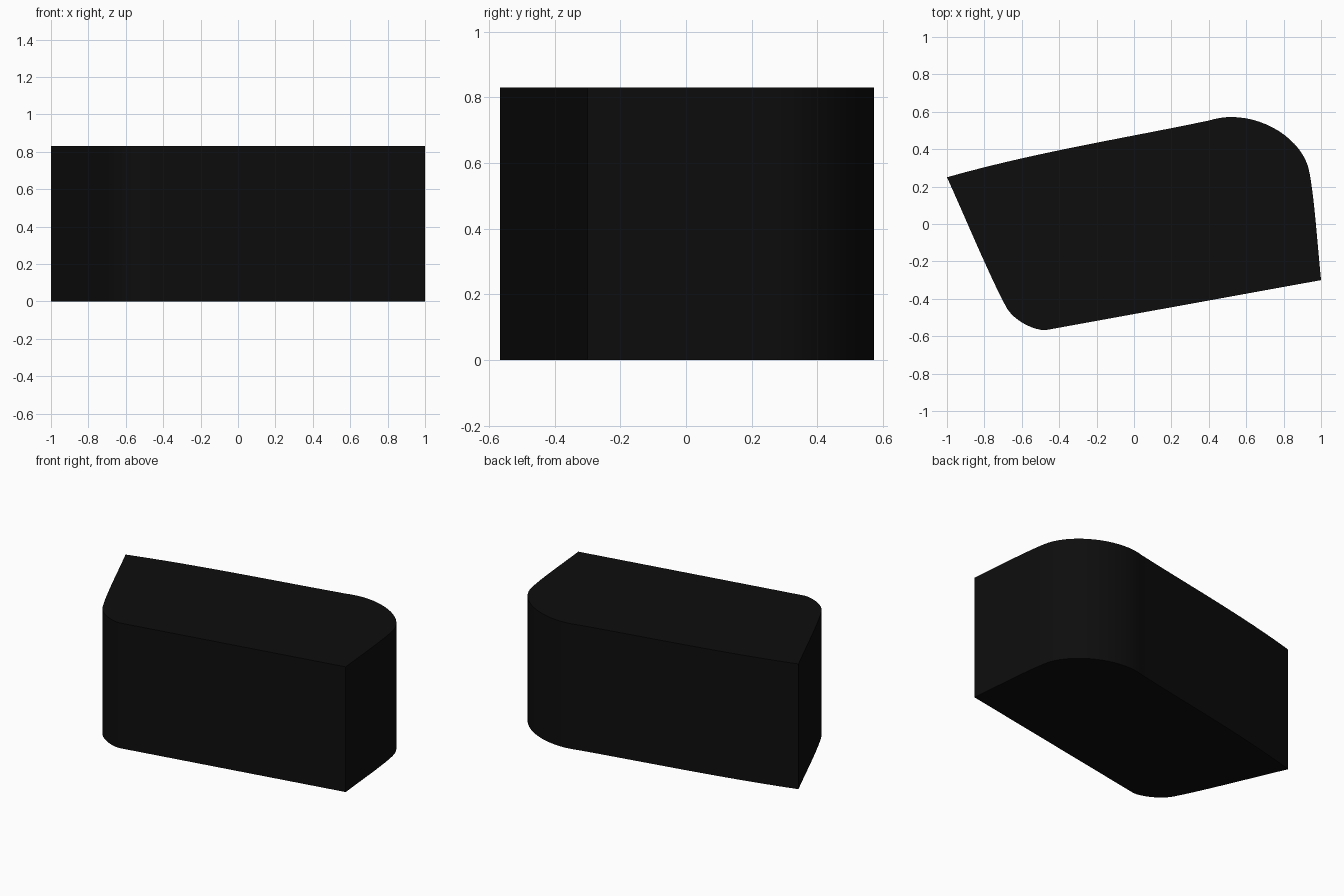
import bpy, bmesh, math
from mathutils import Vector
from mathutils.geometry import interpolate_bezier

if "Cube" in bpy.data.objects:
    bpy.data.objects.remove(bpy.data.objects["Cube"])

HEIGHT = 0.83

# Plan outline as cubic segments: start, two handles (the end is the next start), steps
OUTLINE = [
    ((-1.0, 0.25), (-0.53, 0.383), (-0.07, 0.455), 12),     # gently waved back
    ((0.40, 0.553), (0.44, 0.565), (0.48, 0.572), 4),       # lead-in to large round corner
    ((0.52, 0.572), (0.70, 0.572), (0.88, 0.46), 14),       # large round corner
    ((0.93, 0.31), (0.96, 0.20), (0.98, -0.10), 10),        # right side
    ((1.0, -0.30), (0.51, -0.388), (0.02, -0.476), 1),      # straight front
    ((-0.46, -0.565), (-0.51, -0.578), (-0.63, -0.53), 10), # small round corner
    ((-0.68, -0.45), (-0.77, -0.285), (-0.90, 0.03), 10),   # left side
]

points = []
for i, (start, h1, h2, steps) in enumerate(OUTLINE):
    end = OUTLINE[(i + 1) % len(OUTLINE)][0]
    curve = interpolate_bezier(*[Vector((*p, 0)) for p in (start, h1, h2, end)], steps + 1)
    points += curve[:-1]

# Extrude the outline into a solid block
bm = bmesh.new()
base = bm.faces.new([bm.verts.new(p) for p in points])
top = bmesh.ops.extrude_face_region(bm, geom=[base], use_keep_orig=True)["geom"]
bmesh.ops.translate(bm, vec=(0, 0, HEIGHT),
                    verts=[g for g in top if isinstance(g, bmesh.types.BMVert)])
bmesh.ops.recalc_face_normals(bm, faces=bm.faces)
mesh = bpy.data.meshes.new("block")
bm.to_mesh(mesh)
bm.free()

block = bpy.data.objects.new("block", mesh)
bpy.context.collection.objects.link(block)

# Near-black finish
black = bpy.data.materials.new("black")
black.diffuse_color = (0.004, 0.004, 0.004, 1)
black.use_nodes = True
black.node_tree.nodes["Principled BSDF"].inputs["Base Color"].default_value = black.diffuse_color
mesh.materials.append(black)

# Smooth walls with crisp rims and corners
bpy.context.view_layer.objects.active = block
block.select_set(True)
bpy.ops.object.shade_smooth_by_angle(angle=math.radians(30))
